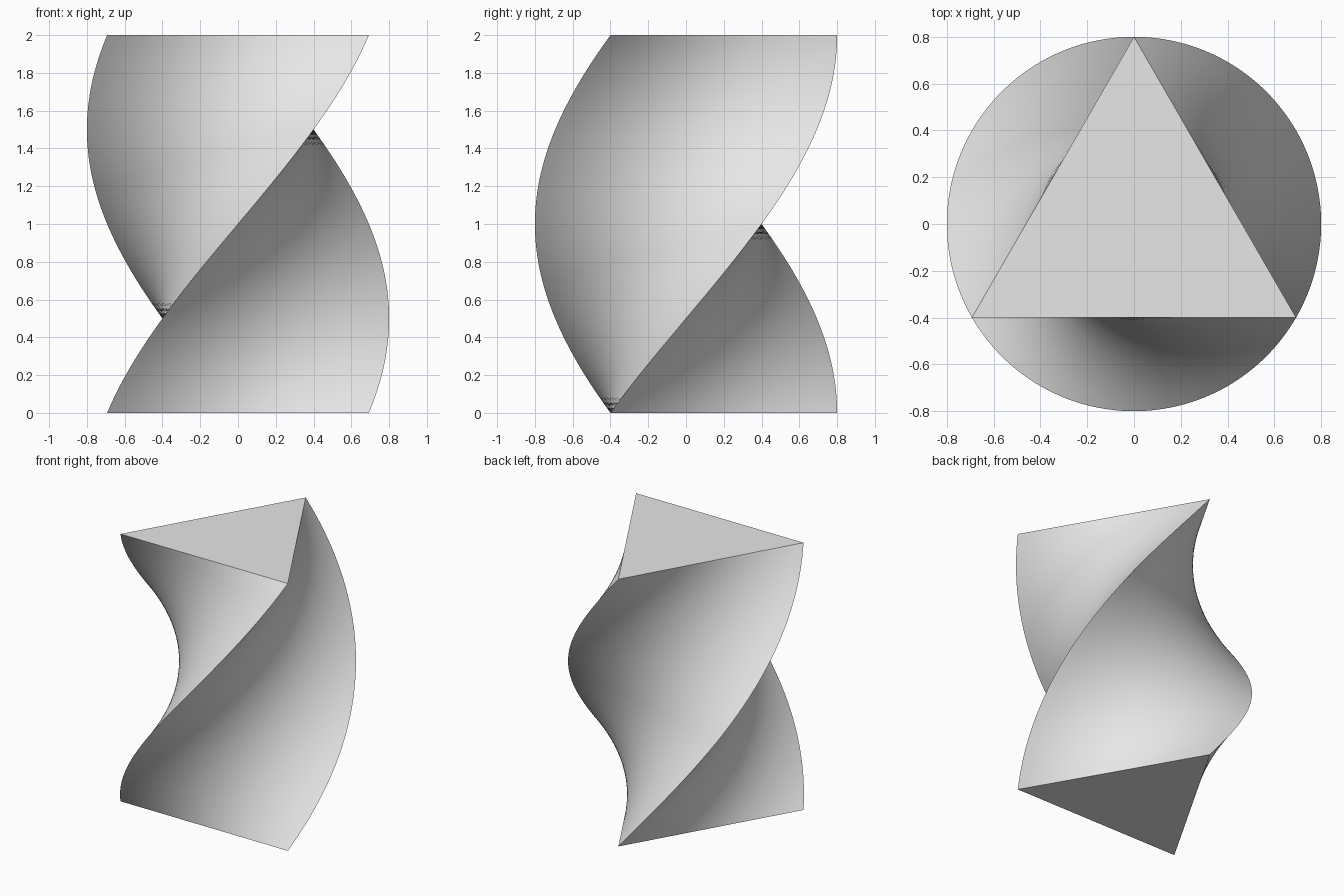
import bpy, bmesh
from math import pi, cos, sin, radians
from mathutils import Vector, Matrix

cube = bpy.data.objects.get("Cube")
if cube:
    bpy.data.objects.remove(cube, do_unlink=True)

RADIUS, HEIGHT, TWIST = 0.8, 2.0, radians(120)
SIDES, CUTS, LAYERS = 3, 24, 64

# Plain grey material
grey = bpy.data.materials.new("light grey")
grey.use_nodes = True
grey.diffuse_color = (0.8, 0.8, 0.8, 1)
grey.node_tree.nodes["Principled BSDF"].inputs["Base Color"].default_value = (0.8, 0.8, 0.8, 1)

# Triangle outline with evenly divided straight edges, one corner facing back
corners = [Vector((RADIUS * cos(a), RADIUS * sin(a), 0))
           for a in (pi / 2 + 2 * pi * i / SIDES for i in range(SIDES))]
outline = [corners[i].lerp(corners[(i + 1) % SIDES], k / CUTS)
           for i in range(SIDES) for k in range(CUTS)]

# Stack the outline upward, turning it evenly
bm = bmesh.new()
rings = []
for layer in range(LAYERS + 1):
    t = layer / LAYERS
    place = Matrix.Translation((0, 0, HEIGHT * t)) @ Matrix.Rotation(TWIST * t, 4, "Z")
    rings.append([bm.verts.new(place @ p) for p in outline])

# Twisted walls
n = len(outline)
for low, high in zip(rings, rings[1:]):
    for i in range(n):
        j = (i + 1) % n
        bm.faces.new((low[i], low[j], high[j], high[i]))

# Flat end caps
bm.faces.new(rings[-1])
bm.faces.new(rings[0][::-1])

mesh = bpy.data.meshes.new("twisted_prism")
bm.to_mesh(mesh)
bm.free()
mesh.materials.append(grey)
prism = bpy.data.objects.new("twisted_prism", mesh)
bpy.context.collection.objects.link(prism)

# Smooth walls, sharp ridges and cap rims
bpy.ops.object.select_all(action="DESELECT")
prism.select_set(True)
bpy.context.view_layer.objects.active = prism
bpy.ops.object.shade_smooth_by_angle(angle=radians(30))
